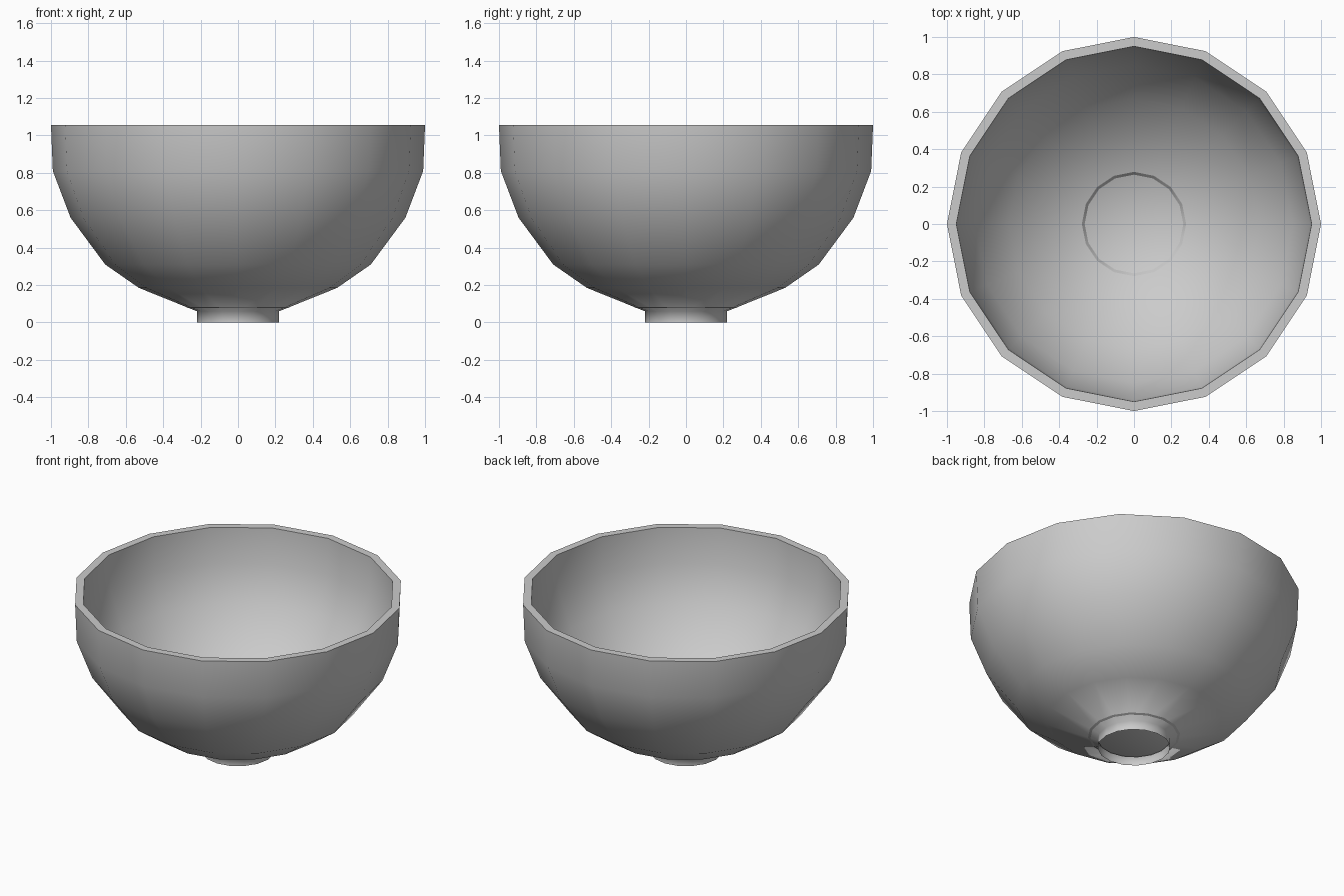
import bpy, bmesh, math

if "Cube" in bpy.data.objects:
    bpy.data.objects.remove(bpy.data.objects["Cube"])

SIDES = 16

# Profile (radius, height): open foot ring, outer wall, flat rim, inner wall, floor
PROFILE = [
    (0.22, 0.0), (0.22, 0.06), (0.53, 0.185), (0.71, 0.31), (0.895, 0.56),
    (0.99, 0.81), (1.0, 1.055),
    (0.95, 1.055), (0.94, 0.82), (0.85, 0.59), (0.67, 0.345), (0.49, 0.22),
    (0.27, 0.078),
]
FLOOR_Z = 0.065


def lathe(name, profile, floor_z):
    bm = bmesh.new()
    rings = []
    for r, z in profile:
        rings.append([bm.verts.new((r * math.cos(2 * math.pi * i / SIDES),
                                    r * math.sin(2 * math.pi * i / SIDES), z))
                      for i in range(SIDES)])
    for a, b in zip(rings, rings[1:]):
        for i in range(SIDES):
            j = (i + 1) % SIDES
            bm.faces.new((a[i], a[j], b[j], b[i]))
    # Floor fan closing the inside of the bowl
    centre = bm.verts.new((0, 0, floor_z))
    last = rings[-1]
    for i in range(SIDES):
        bm.faces.new((last[i], last[(i + 1) % SIDES], centre))
    mesh = bpy.data.meshes.new(name)
    bm.to_mesh(mesh)
    bm.free()
    obj = bpy.data.objects.new(name, mesh)
    bpy.context.collection.objects.link(obj)
    return obj


# Bowl: smooth walls with crisp rim edges
bowl = lathe("bowl", PROFILE, FLOOR_Z)
bpy.context.view_layer.objects.active = bowl
bowl.select_set(True)
bpy.ops.object.shade_smooth_by_angle(angle=math.radians(75))
